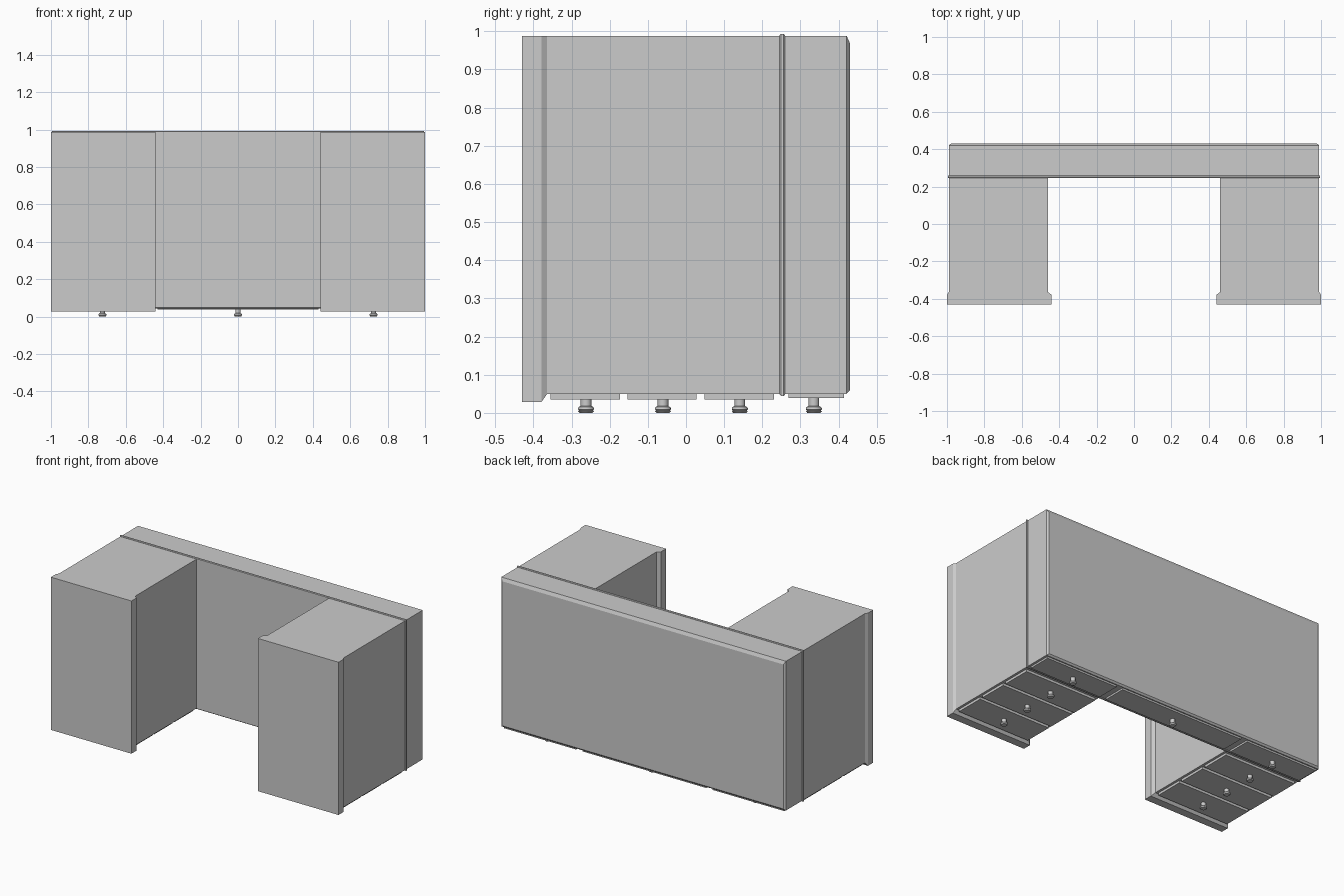
import bpy, bmesh, math

if "Cube" in bpy.data.objects:
    bpy.data.objects.remove(bpy.data.objects["Cube"])


def finish(name, bm):
    bmesh.ops.recalc_face_normals(bm, faces=bm.faces[:])
    me = bpy.data.meshes.new(name)
    bm.to_mesh(me)
    bm.free()
    ob = bpy.data.objects.new(name, me)
    bpy.context.collection.objects.link(ob)
    return ob


def loft(name, sections):
    """Joins rectangles (y, x0, x1, z0, z1) stacked along y into a closed solid."""
    bm = bmesh.new()
    rings = [[bm.verts.new((x, y, z)) for x, z in ((x0, z0), (x1, z0), (x1, z1), (x0, z1))]
             for y, x0, x1, z0, z1 in sections]
    for a, b in zip(rings, rings[1:]):
        for i in range(4):
            j = (i + 1) % 4
            bm.faces.new((a[i], a[j], b[j], b[i]))
    bm.faces.new(rings[0])
    bm.faces.new(rings[-1])
    return finish(name, bm)


def span(a, b, side):
    return tuple(sorted((a * side, b * side)))


def drawer(name, x0, x1, y0, y1, z0):
    loft(name, [(y0, x0, x1, z0, 0.055), (y1, x0, x1, z0, 0.055)])


def knob(name, x, y):
    """Turned knob pointing down, stem into the drawer front."""
    profile = [(0.014, 0.042), (0.014, 0.018), (0.019, 0.0155), (0.021, 0.012),
               (0.021, 0.009), (0.018, 0.0065), (0.021, 0.0045), (0.017, 0.0)]
    n = 16
    bm = bmesh.new()
    rings = [[bm.verts.new((x + r * math.cos(2 * math.pi * i / n),
                            y + r * math.sin(2 * math.pi * i / n), z)) for i in range(n)]
             for r, z in profile]
    for a, b in zip(rings, rings[1:]):
        for i in range(n):
            j = (i + 1) % n
            bm.faces.new((a[i], a[j], b[j], b[i]))
    bm.faces.new(rings[0])
    bm.faces.new(rings[-1])
    ob = finish(name, bm)
    bpy.ops.object.select_all(action='DESELECT')
    ob.select_set(True)
    bpy.context.view_layer.objects.active = ob
    bpy.ops.object.shade_smooth_by_angle(angle=math.radians(30))


KNOB_X = 0.725

# desk top block with chamfered work surface
loft("desk_top", [(0.248, -0.99, 0.99, 0.05, 0.988), (0.421, -0.99, 0.99, 0.05, 0.988),
                  (0.43, -0.978, 0.978, 0.06, 0.968)])

# moulding bead running round the desk top
loft("moulding", [(y, -0.99 - d, 0.99 + d, 0.05 - d, 0.988 + d) for y, d in
                  ((0.2455, 0.0), (0.2455, 0.002), (0.249, 0.0055), (0.256, 0.0055), (0.2595, 0.002), (0.2595, 0.0))])

for side, label in ((-1, "left"), (1, "right")):
    # pedestal with flared plinth
    body = span(0.46, 0.99, side)
    plinth = span(0.44, 1.0, side)
    loft(label + "_pedestal", [(-0.43, *plinth, 0.028, 0.988), (-0.379, *plinth, 0.028, 0.988),
                               (-0.364, *body, 0.05, 0.988), (0.25, *body, 0.05, 0.988)])
    # three pedestal drawers and one in the top block
    front = span(0.475, 0.975, side)
    rows = [(-0.355, -0.173, 0.035), (-0.153, 0.028, 0.035), (0.048, 0.23, 0.035), (0.268, 0.414, 0.039)]
    for k, (y0, y1, z0) in enumerate(rows):
        drawer(f"{label}_drawer_{k + 1}", *front, y0, y1, z0)
        knob(f"{label}_knob_{k + 1}", KNOB_X * side, 0.335 if k == 3 else (y0 + y1) / 2 + 0.002)

# wide centre drawer
drawer("centre_drawer", -0.43, 0.43, 0.268, 0.414, 0.039)
knob("centre_knob", 0.0, 0.335)
